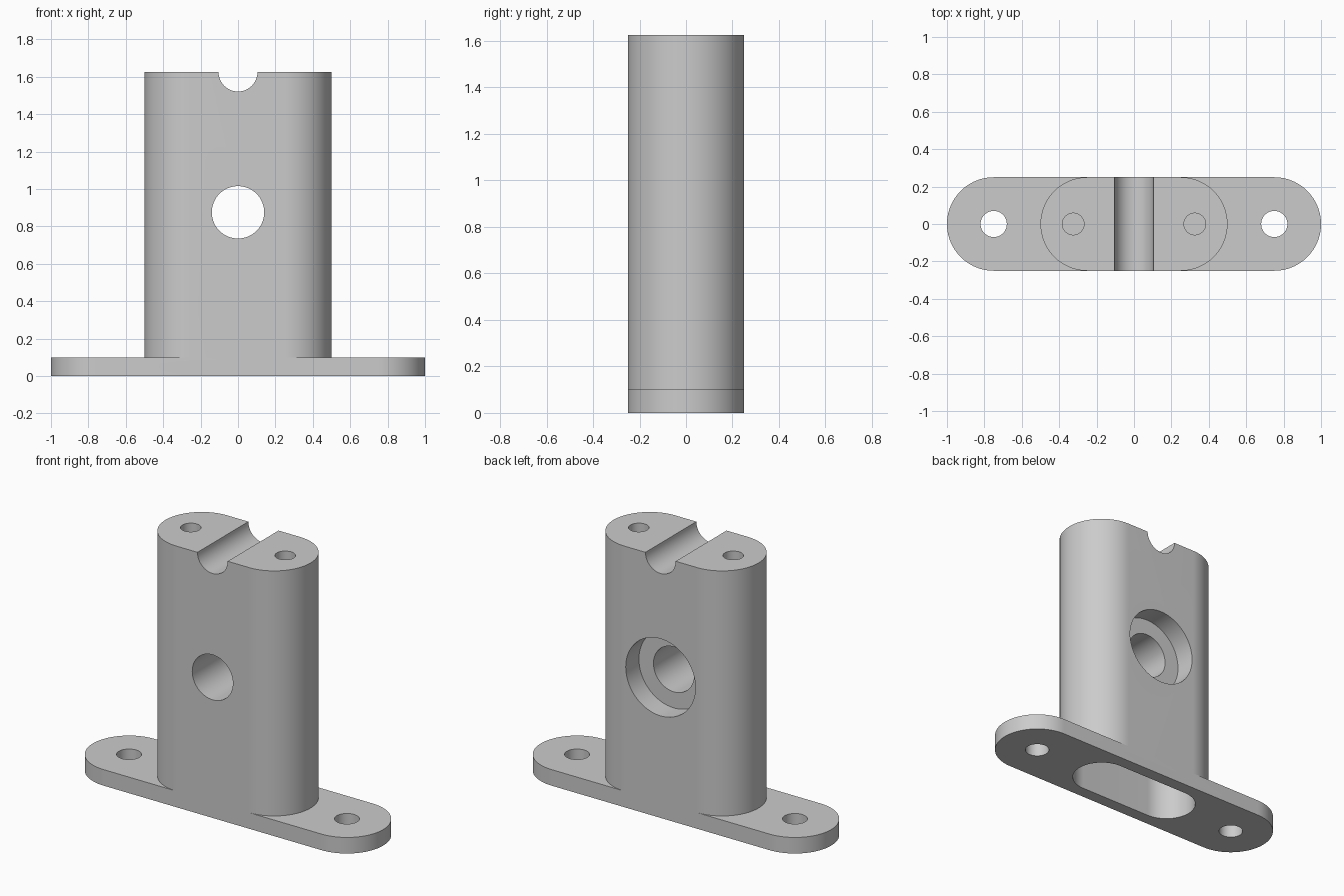
import bpy
import bmesh
import math
from mathutils import Matrix

cube = bpy.data.objects.get("Cube")
if cube:
    bpy.data.objects.remove(cube, do_unlink=True)

# Main dimensions
HEIGHT = 1.625
RADIUS = 0.25
BASE = 0.1
BORE_Z = 0.875
SEGMENTS = 48

grey = bpy.data.materials.new("plain grey")
grey.use_nodes = True
colour = (0.6, 0.6, 0.6, 1)
grey.diffuse_color = colour
grey.node_tree.nodes["Principled BSDF"].inputs["Base Color"].default_value = colour


def make_object(name, bm):
    bmesh.ops.recalc_face_normals(bm, faces=bm.faces)
    mesh = bpy.data.meshes.new(name)
    bm.to_mesh(mesh)
    bm.free()
    mesh.materials.append(grey)
    obj = bpy.data.objects.new(name, mesh)
    bpy.context.collection.objects.link(obj)
    return obj


def slot_prism(name, centre, radius, bottom, top):
    """Round-ended block with end arcs centred on x = +-centre."""
    bm = bmesh.new()
    ring = []
    for side, start in ((1, -math.pi / 2), (-1, math.pi / 2)):
        for i in range(SEGMENTS + 1):
            a = start + math.pi * i / SEGMENTS
            ring.append(bm.verts.new((side * centre + radius * math.cos(a),
                                      radius * math.sin(a), bottom)))
    face = bm.faces.new(ring)
    extruded = bmesh.ops.extrude_face_region(bm, geom=[face])["geom"]
    verts = [v for v in extruded if isinstance(v, bmesh.types.BMVert)]
    bmesh.ops.translate(bm, verts=verts, vec=(0, 0, top - bottom))
    return make_object(name, bm)


def cylinder(name, radius, depth, location, along_y=False):
    matrix = Matrix.Translation(location)
    if along_y:
        matrix = matrix @ Matrix.Rotation(math.pi / 2, 4, "X")
    bm = bmesh.new()
    bmesh.ops.create_cone(bm, cap_ends=True, segments=2 * SEGMENTS, radius1=radius,
                          radius2=radius, depth=depth, matrix=matrix)
    return make_object(name, bm)


def combine(target, tool, operation):
    tool.hide_render = True
    mod = target.modifiers.new(tool.name, "BOOLEAN")
    mod.operation = operation
    mod.solver = "EXACT"
    mod.object = tool
    bpy.context.view_layer.objects.active = target
    bpy.ops.object.modifier_apply(modifier=mod.name)
    bpy.data.objects.remove(tool, do_unlink=True)


# Flanged foot joined with the upright
bracket = slot_prism("mounting_bracket", 0.75, RADIUS, 0, BASE)
combine(bracket, slot_prism("upright", 0.25, RADIUS, BASE / 2, HEIGHT), "UNION")

# Hollow in the underside
combine(bracket, slot_prism("underside_pocket", 0.25, 0.172, -0.1, 0.5), "DIFFERENCE")

# Cross bore, rear counterbore and top groove
combine(bracket, cylinder("cross_bore", 0.14, 1, (0, 0, BORE_Z), True), "DIFFERENCE")
combine(bracket, cylinder("counterbore", 0.24, 0.26, (0, RADIUS, BORE_Z), True), "DIFFERENCE")
combine(bracket, cylinder("top_groove", 0.104, 1, (0, 0, HEIGHT), True), "DIFFERENCE")

# Screw holes in the foot and in the top
for side in (-1, 1):
    combine(bracket, cylinder("foot_hole", 0.07, 0.4, (side * 0.75, 0, BASE / 2)), "DIFFERENCE")
    combine(bracket, cylinder("top_hole", 0.058, 0.8, (side * 0.325, 0, HEIGHT)), "DIFFERENCE")

# Smooth curved walls with crisp rims
bpy.ops.object.select_all(action="DESELECT")
bracket.select_set(True)
bpy.context.view_layer.objects.active = bracket
bpy.ops.object.shade_smooth_by_angle(angle=math.radians(30))
